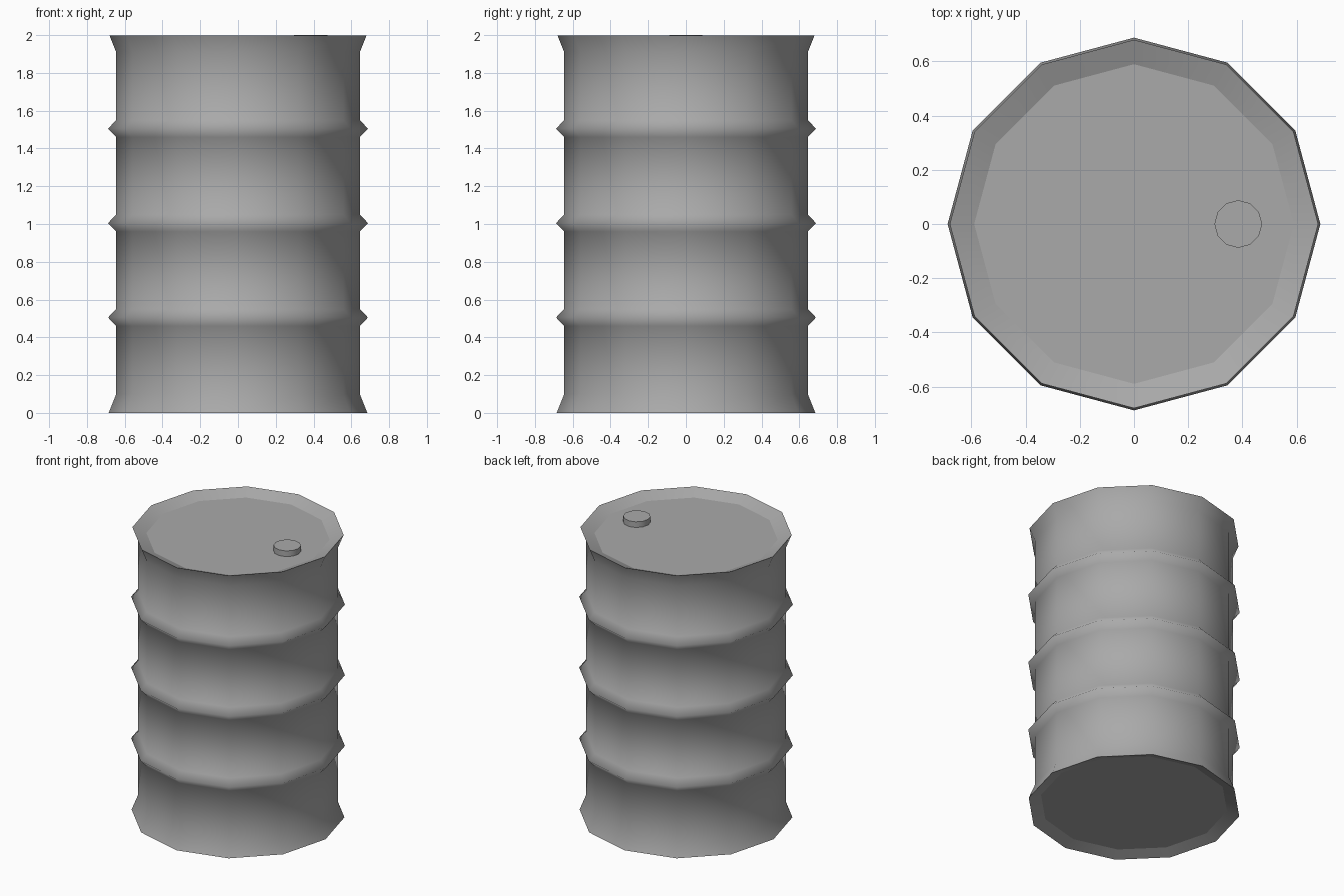
import bpy, bmesh, math

cube = bpy.data.objects.get("Cube")
if cube:
    bpy.data.objects.remove(cube, do_unlink=True)

steel = bpy.data.materials.new("grey_steel")
steel.use_nodes = True
GREY = (0.4, 0.4, 0.4, 1)
steel.diffuse_color = GREY
steel.node_tree.nodes["Principled BSDF"].inputs["Base Color"].default_value = GREY


def lathe(name, profile, sides, sharp_rings, centre=(0, 0)):
    """Revolve (radius, z) points and cap both ends; listed rings stay sharp."""
    bm = bmesh.new()
    rings = []
    for r, z in profile:
        angles = [2 * math.pi * i / sides for i in range(sides)]
        rings.append([bm.verts.new((centre[0] + r * math.cos(a),
                                    centre[1] + r * math.sin(a), z)) for a in angles])
    for low, high in zip(rings, rings[1:]):
        for i in range(sides):
            j = (i + 1) % sides
            bm.faces.new((low[i], low[j], high[j], high[i]))
    bm.faces.new(rings[0][::-1])
    bm.faces.new(rings[-1])
    for f in bm.faces:
        f.smooth = True
    for k in sharp_rings:
        ring = rings[k]
        for i in range(sides):
            bm.edges.get((ring[i - 1], ring[i])).smooth = False
    mesh = bpy.data.meshes.new(name)
    bm.to_mesh(mesh)
    bm.free()
    mesh.materials.append(steel)
    obj = bpy.data.objects.new(name, mesh)
    bpy.context.collection.objects.link(obj)
    return obj


# Drum: recessed base, flared foot, three ribs, flared rim, recessed lid
WALL, RIM, RIB = 0.645, 0.685, 0.688
profile = [(0.605, 0.03), (RIM, 0), (WALL, 0.1)]
for z in (0.505, 1.005, 1.505):
    profile += [(WALL, z - 0.045), (RIB, z), (WALL, z + 0.045)]
profile += [(WALL, 1.91), (0.68, 1.997), (0.59, 1.96)]
last = len(profile) - 1
lathe("drum_body", profile, 12, (0, 1, last - 1, last))

# Filler cap on the lid
lathe("filler_cap", [(0.088, 1.955), (0.088, 2.0)], 12, (0, 1), centre=(0.385, 0))
